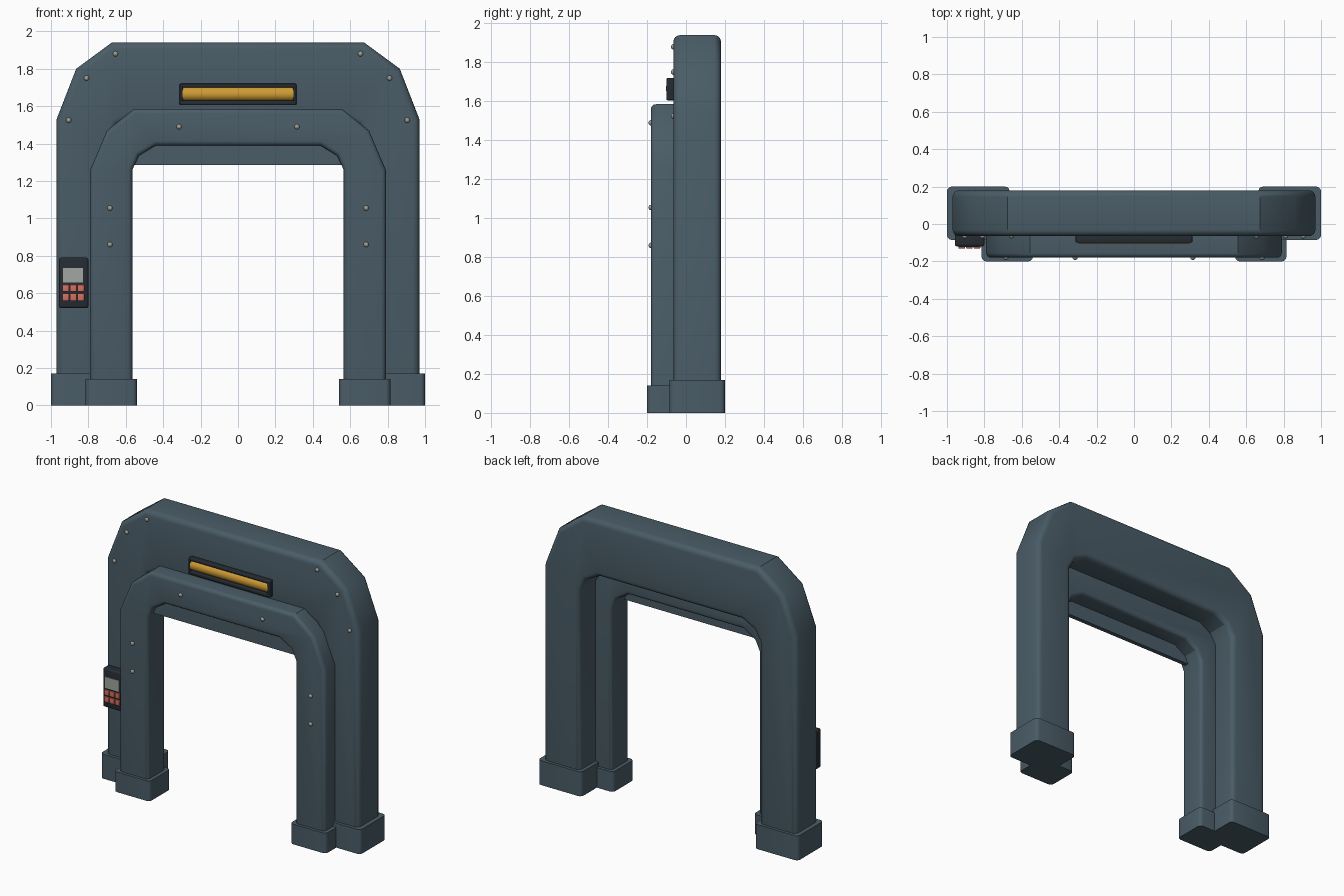
import bpy, bmesh, math
from mathutils import Matrix

if "Cube" in bpy.data.objects:
    bpy.data.objects.remove(bpy.data.objects["Cube"])


def material(name, r, g, b):
    m = bpy.data.materials.new(name)
    m.diffuse_color = (r, g, b, 1)
    m.use_nodes = True
    m.node_tree.nodes["Principled BSDF"].inputs["Base Color"].default_value = m.diffuse_color
    return m


STEEL = material("blue_grey_steel", 0.068, 0.108, 0.135)
DARK = material("dark_housing", 0.018, 0.025, 0.033)
AMBER = material("amber_lens", 0.62, 0.33, 0.035)
SCREEN = material("grey_screen", 0.36, 0.38, 0.35)
BUTTON = material("salmon_button", 0.66, 0.16, 0.12)
BOLT = material("bolt_metal", 0.33, 0.33, 0.29)


def finish(bm, name, mat, angle=32):
    bmesh.ops.recalc_face_normals(bm, faces=bm.faces)
    me = bpy.data.meshes.new(name)
    bm.to_mesh(me)
    bm.free()
    me.materials.append(mat)
    ob = bpy.data.objects.new(name, me)
    bpy.context.collection.objects.link(ob)
    bpy.ops.object.select_all(action='DESELECT')
    ob.select_set(True)
    bpy.context.view_layer.objects.active = ob
    bpy.ops.object.shade_smooth_by_angle(angle=math.radians(angle))
    return ob


def arch(name, half, y0, y1, bevel):
    """Extrude a mirrored half outline from y0 to y1 and round both rims."""
    pts = half + [(-x, z) for x, z in reversed(half)]
    bm = bmesh.new()
    face = bm.faces.new([bm.verts.new((x, y0, z)) for x, z in pts])
    ext = bmesh.ops.extrude_face_region(bm, geom=[face], use_keep_orig=True)
    for v in ext['geom']:
        if isinstance(v, bmesh.types.BMVert):
            v.co.y = y1
    bmesh.ops.recalc_face_normals(bm, faces=bm.faces)
    rims = [e for e in bm.edges if abs(e.verts[0].co.y - e.verts[1].co.y) < 1e-6]
    bmesh.ops.bevel(bm, geom=rims, offset=bevel, segments=4, profile=0.5,
                    affect='EDGES', clamp_overlap=True)
    return finish(bm, name, STEEL)


def box(name, x, y, z, mat, bevel=0.0, axis=None):
    """Box from (min, max) ranges; bevel all edges or those along one axis."""
    bm = bmesh.new()
    bmesh.ops.create_cube(bm, size=1)
    for v in bm.verts:
        v.co = [(r[0] + r[1]) / 2 + c * (r[1] - r[0]) for r, c in zip((x, y, z), v.co)]
    if bevel:
        edges = [e for e in bm.edges if axis is None or
                 abs(e.verts[0].co[axis] - e.verts[1].co[axis]) > 1e-6]
        bmesh.ops.bevel(bm, geom=edges, offset=bevel, segments=3, profile=0.5, affect='EDGES')
    return finish(bm, name, mat)


# Two nested arches: outer edge up, then inner edge (bottom to top, reversed order)
def outline(outer, inner):
    return inner[::-1] + outer   # starts at the beam underside, down the leg, up outside


def half_arch(outer, inner):
    return [inner[2], inner[1], inner[0], (inner[0][0], 0.02),
            (outer[0][0], 0.02), outer[0], outer[1], outer[2]]


arch("rear_arch", half_arch([(0.97, 1.53), (0.865, 1.80), (0.675, 1.94)],
                            [(0.69, 1.42), (0.645, 1.50), (0.55, 1.55)]), -0.065, 0.18, 0.035)
arch("front_arch", half_arch([(0.79, 1.26), (0.70, 1.47), (0.555, 1.585)],
                             [(0.565, 1.26), (0.53, 1.335), (0.44, 1.39)]), -0.18, 0.01, 0.025)

# Panel hanging behind the front beam
box("hanging_panel", (-0.57, 0.57), (-0.14, -0.11), (1.285, 1.45), STEEL)

# Feet
for s, side in ((-1, "left"), (1, "right")):
    box("rear_foot_" + side, sorted((s * 0.665, s * 1.0)), (-0.085, 0.20), (0, 0.17), STEEL, 0.025, 2)
    box("front_foot_" + side, sorted((s * 0.54, s * 0.815)), (-0.20, 0.03), (0, 0.14), STEEL, 0.025, 2)

# Warning light: frame built from four bars, back plate and bulging lens
box("light_back", (-0.305, 0.305), (-0.07, -0.06), (1.61, 1.715), DARK)
box("light_frame_top", (-0.312, 0.312), (-0.10, -0.06), (1.70, 1.72), DARK, 0.006)
box("light_frame_bottom", (-0.312, 0.312), (-0.10, -0.06), (1.605, 1.63), DARK, 0.006)
for s, side in ((-1, "left"), (1, "right")):
    box("light_frame_" + side, sorted((s * 0.295, s * 0.312)), (-0.10, -0.06), (1.605, 1.72), DARK, 0.006)
bm = bmesh.new()
bmesh.ops.create_cone(bm, cap_ends=True, segments=24, radius1=1, radius2=1, depth=0.596,
                      matrix=Matrix.Rotation(math.pi / 2, 4, 'Y'))
for v in bm.verts:
    v.co.y = -0.068 + v.co.y * 0.036
    v.co.z = 1.665 + v.co.z * 0.038
finish(bm, "light_lens", AMBER)

# Keypad with screen and buttons
box("keypad_body", (-0.958, -0.80), (-0.12, -0.05), (0.52, 0.79), DARK, 0.012)
box("keypad_screen", (-0.935, -0.828), (-0.124, -0.115), (0.657, 0.735), SCREEN)
for row in range(2):
    for col in range(3):
        x, z = -0.921 + col * 0.0405, 0.58 + row * 0.047
        box(f"keypad_button_{row}_{col}", (x - 0.018, x + 0.018), (-0.13, -0.115),
            (z - 0.019, z + 0.019), BUTTON, 0.003)

# Domed bolts on both arches
spots = [(0.655, 1.88, -0.065), (0.81, 1.75, -0.065), (0.905, 1.525, -0.065),
         (0.315, 1.49, -0.18), (0.685, 1.055, -0.18), (0.685, 0.86, -0.18)]
for i, (x, z, y) in enumerate(spots):
    for s, side in ((-1, "left"), (1, "right")):
        bm = bmesh.new()
        bmesh.ops.create_uvsphere(bm, u_segments=12, v_segments=8, radius=0.014)
        for v in bm.verts:
            v.co = (v.co.x + s * x, v.co.y * 0.9 + y, v.co.z + z)
        finish(bm, f"bolt_{side}_{i}", BOLT, 60)
